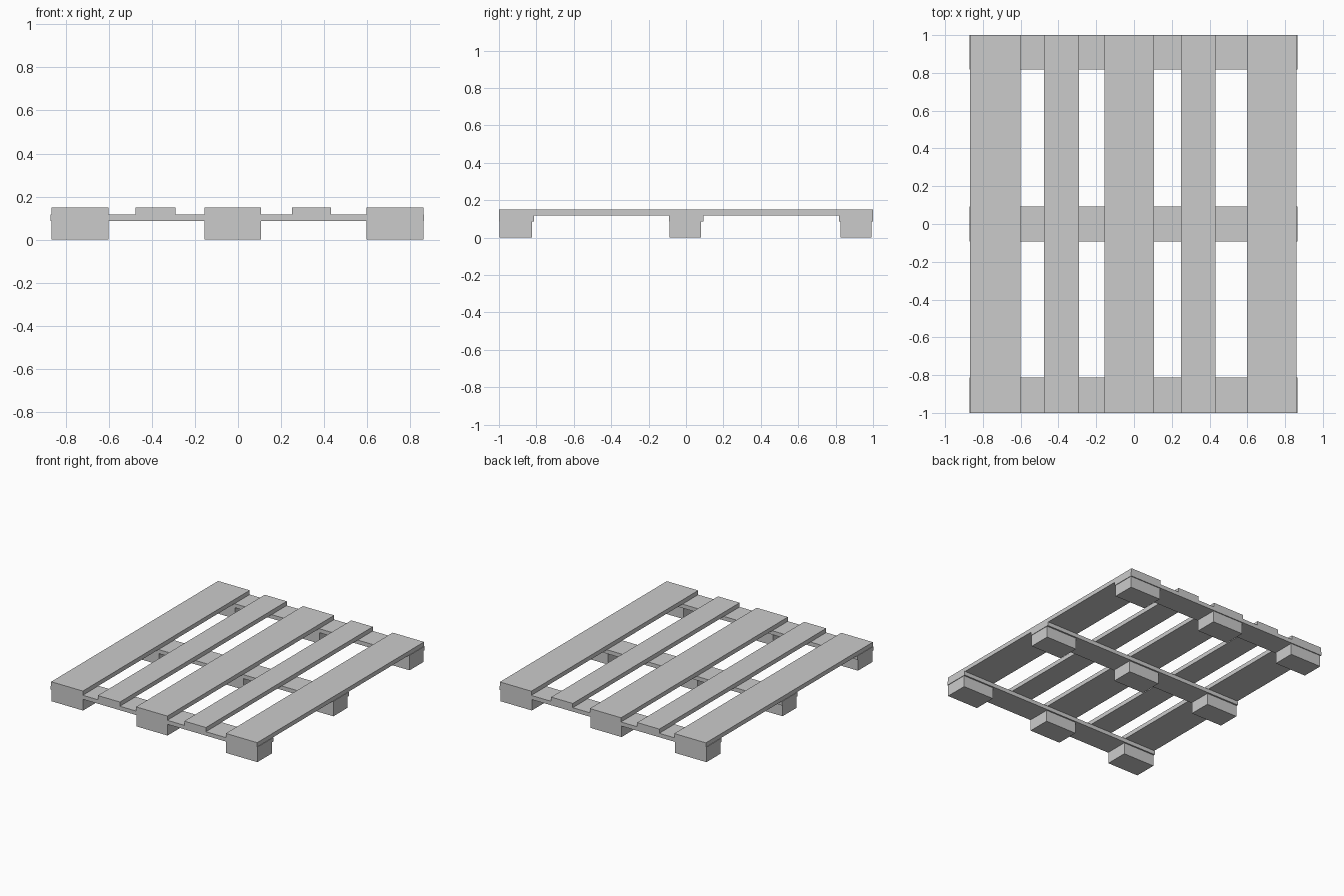
import bpy

if "Cube" in bpy.data.objects:
    bpy.data.objects.remove(bpy.data.objects["Cube"])


def box(name, x, y, z):
    """Axis-aligned box from (min, max) ranges."""
    bpy.ops.mesh.primitive_cube_add(size=1, location=[sum(r) / 2 for r in (x, y, z)])
    obj = bpy.context.object
    obj.name = name
    obj.scale = [r[1] - r[0] for r in (x, y, z)]
    bpy.ops.object.transform_apply(location=False, rotation=False, scale=True)
    return obj


# x ranges of the wide and narrow deck boards
wide = {"left": (-0.867, -0.602), "middle": (-0.155, 0.107), "right": (0.598, 0.861)}
narrow = {"left": (-0.476, -0.291), "right": (0.25, 0.431)}

# y ranges of the cross boards and of the blocks beneath them
rows = {
    "front": ((-1.0, -0.812), (-0.997, -0.823)),
    "centre": ((-0.092, 0.093), (-0.087, 0.081)),
    "back": ((0.819, 1.0), (0.826, 0.993)),
}

# Deck boards running front to back
for kind, boards in (("wide", wide), ("narrow", narrow)):
    for side, x in boards.items():
        box(f"{kind}_deck_board_{side}", x, (-1, 1), (0.117, 0.149))

# Cross boards with three support blocks each
for row, (board_y, block_y) in rows.items():
    box(f"cross_board_{row}", (-0.871, 0.865), board_y, (0.087, 0.117))
    for side, x in wide.items():
        box(f"block_{row}_{side}", x, block_y, (0, 0.087))
